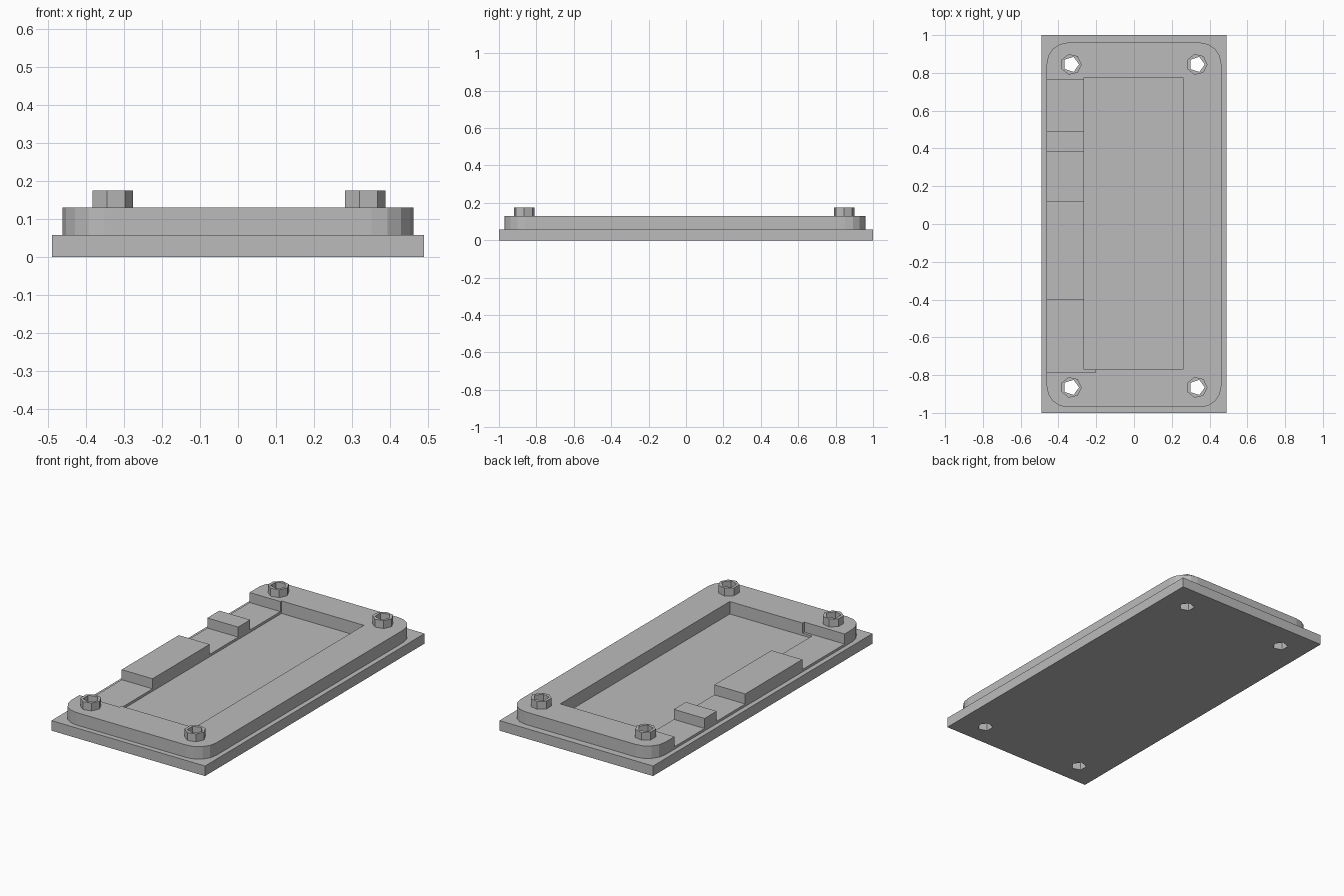
import bpy, bmesh
from math import cos, sin, pi

old = bpy.data.objects.get("Cube")
if old:
    bpy.data.objects.remove(old, do_unlink=True)

grey = bpy.data.materials.new("plain_grey")
grey.use_nodes = True
colour = (0.5, 0.5, 0.5, 1)
grey.diffuse_color = colour
grey.node_tree.nodes["Principled BSDF"].inputs["Base Color"].default_value = colour

PLATE_TOP, SHELF_TOP, RIM_TOP, BOSS_TOP = 0.058, 0.072, 0.13, 0.175
HOLES = [(x, y) for x in (-0.333, 0.333) for y in (-0.865, 0.845)]


def finish(name, bm):
    bmesh.ops.recalc_face_normals(bm, faces=bm.faces)
    mesh = bpy.data.meshes.new(name)
    bm.to_mesh(mesh)
    bm.free()
    mesh.materials.append(grey)
    obj = bpy.data.objects.new(name, mesh)
    bpy.context.collection.objects.link(obj)
    return obj


def prism(name, outline, z0, z1):
    bm = bmesh.new()
    face = bm.faces.new([bm.verts.new((x, y, z0)) for x, y in outline])
    top = bmesh.ops.extrude_face_region(bm, geom=[face])["geom"]
    verts = [v for v in top if isinstance(v, bmesh.types.BMVert)]
    bmesh.ops.translate(bm, verts=verts, vec=(0, 0, z1 - z0))
    return finish(name, bm)


def box(name, x0, x1, y0, y1, z0, z1):
    return prism(name, [(x0, y0), (x1, y0), (x1, y1), (x0, y1)], z0, z1)


def ngon(cx, cy, r, n):
    return [(cx + r * cos(2 * pi * i / n), cy + r * sin(2 * pi * i / n)) for i in range(n)]


def rounded_rect(x0, x1, y0, y1, r, steps):
    corners = [(x1 - r, y1 - r), (x0 + r, y1 - r), (x0 + r, y0 + r), (x1 - r, y0 + r)]
    return [(cx + r * cos((q + i / steps) * pi / 2), cy + r * sin((q + i / steps) * pi / 2))
            for q, (cx, cy) in enumerate(corners) for i in range(steps + 1)]


def cut(obj, cutter):
    mod = obj.modifiers.new("cut", 'BOOLEAN')
    mod.operation, mod.solver, mod.object = 'DIFFERENCE', 'EXACT', cutter
    bpy.context.view_layer.objects.active = obj
    bpy.ops.object.modifier_apply(modifier=mod.name)
    bpy.data.objects.remove(cutter, do_unlink=True)


# Base plate and raised rim
plate = box("base_plate", -0.49, 0.49, -1, 1, 0, PLATE_TOP)
rim = prism("raised_rim", rounded_rect(-0.462, 0.462, -0.97, 0.96, 0.11, 4), PLATE_TOP, RIM_TOP)

# Central pocket, then side gaps that leave two blocks standing on a low shelf
cut(rim, box("pocket_cutter", -0.265, 0.26, -0.77, 0.775, 0, 0.3))
for y0, y1, x1 in ((-0.785, -0.4, -0.205), (0.12, 0.38, -0.25), (0.49, 0.765, -0.25)):
    cut(rim, box("gap_cutter", -0.6, x1, y0, y1, SHELF_TOP, 0.3))

# Screw holes through everything, each with a collar on top
for i, (x, y) in enumerate(HOLES):
    collar = prism(f"screw_collar_{i + 1}", ngon(x, y, 0.056, 7), RIM_TOP, BOSS_TOP)
    for part in (plate, rim, collar):
        cut(part, prism("hole_cutter", ngon(x, y, 0.042, 5), -0.1, 0.3))
